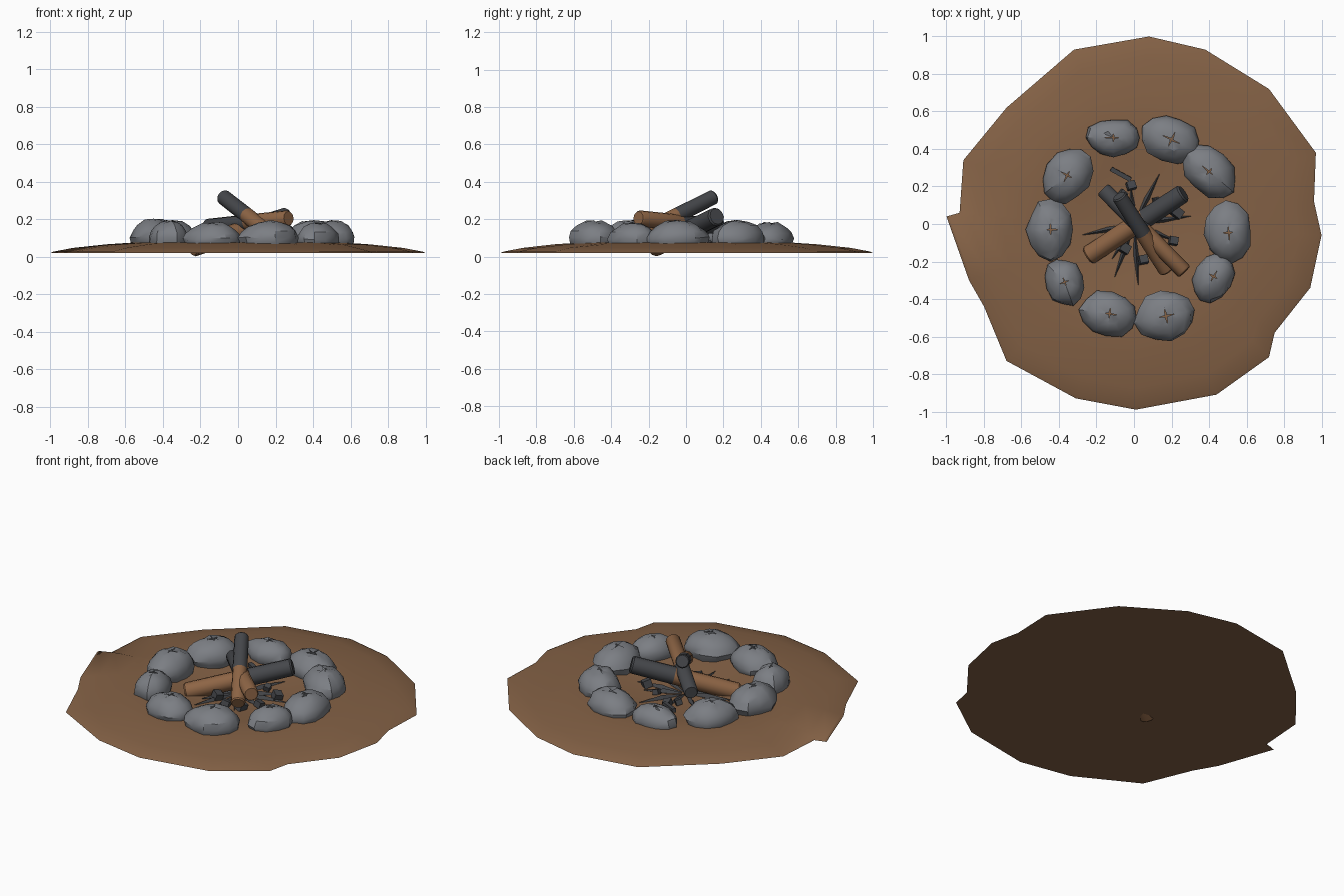
import bpy, bmesh, math, random
from mathutils import Vector

if "Cube" in bpy.data.objects:
    bpy.data.objects.remove(bpy.data.objects["Cube"])

random.seed(4)


def material(name, rgb):
    m = bpy.data.materials.new(name)
    m.diffuse_color = (*rgb, 1)
    m.use_nodes = True
    m.node_tree.nodes["Principled BSDF"].inputs["Base Color"].default_value = m.diffuse_color
    return m


EARTH = material("earth", (0.23, 0.12, 0.06))
WOOD = material("wood", (0.27, 0.13, 0.06))
CHAR = material("char", (0.06, 0.063, 0.07))
STONE = material("stone", (0.2, 0.21, 0.23))


def loft(name, rings, mats, start=False, end=False, mat_of=lambda i: 0, smooth=35):
    """Skin a list of equal-length point rings; optionally cap both ends."""
    bm = bmesh.new()
    loops = [[bm.verts.new(p) for p in ring] for ring in rings]
    n = len(loops[0])
    for i in range(len(loops) - 1):
        a, b = loops[i], loops[i + 1]
        for k in range(n):
            j = (k + 1) % n
            bm.faces.new((a[k], a[j], b[j], b[k])).material_index = mat_of(i)
    if start:
        bm.faces.new(loops[0][::-1]).material_index = mat_of(0)
    if end:
        bm.faces.new(loops[-1]).material_index = mat_of(len(loops) - 2)
    me = bpy.data.meshes.new(name)
    bm.to_mesh(me)
    bm.free()
    ob = bpy.data.objects.new(name, me)
    bpy.context.collection.objects.link(ob)
    for m in mats:
        me.materials.append(m)
    if smooth:
        bpy.ops.object.select_all(action='DESELECT')
        ob.select_set(True)
        bpy.context.view_layer.objects.active = ob
        bpy.ops.object.shade_smooth_by_angle(angle=math.radians(smooth))
    return ob


# Earth mound: ragged outline, low crest under the stones, shallow pit inside
outline = [(.97, .38), (.96, .12), (1.0, -.06), (.94, -.34), (.75, -.58), (.72, -.71),
           (.44, -.91), (.01, -.99), (-.31, -.93), (-.68, -.73), (-.80, -.44),
           (-.88, -.30), (-1.0, .04), (-.93, .06), (-.91, .34), (-.68, .62),
           (-.32, .93), (.08, 1.0), (.38, .93), (.72, .72)]
outline.reverse()
outline = outline[::-1] if sum(a[0] * b[1] - a[1] * b[0] for a, b in
                               zip(outline, outline[1:])) < 0 else outline
rings = [[(x, y, 0.02) for x, y in outline]]
for s, z in [(.985, .027), (.88, .047), (.74, .066), (.6, .075), (.46, .068),
             (.32, .048), (.12, .04)]:
    ring = []
    for x, y in outline:
        k = s * (1 if s > .8 else .95 / math.hypot(x, y))
        ring.append((x * k, y * k, z))
    rings.append(ring)
loft("earth_mound", rings, [EARTH], start=True, end=True)

# Ring of stones: x, y, half sizes, turn, top height
stones = [(.20, .45, .17, .13, -25, .18), (.40, .28, .17, .12, -40, .19),
          (.505, -.045, .125, .165, 5, .19), (.425, -.28, .105, .145, -30, .18),
          (.17, -.49, .165, .14, 12, .19), (-.13, -.48, .16, .125, -8, .18),
          (-.37, -.31, .105, .135, 20, .19), (-.445, -.03, .13, .17, 0, .20),
          (-.355, .26, .125, .165, -28, .19), (-.11, .46, .145, .105, 0, .17)]
N = 12
for i, (cx, cy, rx, ry, turn, top) in enumerate(stones):
    t = math.radians(turn)
    lump = [random.uniform(.9, 1.05) for _ in range(N)]
    rings = []
    for s, h in [(.84, .035), (.96, .075), (1.0, .10), (.9, .135), (.7, .163), (.42, .184), (0, .19)]:
        ring = []
        for k in range(N):
            a = 2 * math.pi * k / N
            # last ring is a jagged star-shaped crack at the top
            r = s * lump[k] * random.uniform(.96, 1.04) if s else \
                (random.uniform(.16, .34) if k % 3 == 0 else random.uniform(.03, .07))
            px, py = rx * r * math.cos(a), ry * r * math.sin(a)
            z = .03 + (h - .03) * (top - .03) / .16 + random.uniform(-.006, .006)
            ring.append((cx + px * math.cos(t) - py * math.sin(t),
                         cy + px * math.sin(t) + py * math.cos(t), z))
        rings.append(ring)
    loft(f"stone_{i + 1}", rings, [STONE])


def log(name, p, q, r, split, sides=12):
    """Round log from p (wood end) to q (charred end)."""
    p, q = Vector(p), Vector(q)
    d = (q - p).normalized()
    u = d.cross(Vector((0, 0, 1))).normalized()
    v = u.cross(d)
    rings = []
    for f, s in [(0, .86), (.015, 1), (split, 1), (.985, .97), (1, .83)]:
        c = p.lerp(q, f)
        rings.append([c + (u * math.cos(a) - v * math.sin(a)) * r * s for a in
                      (-2 * math.pi * k / sides for k in range(sides))])
    ob = loft(name, rings, [WOOD, CHAR], True, True, lambda i: int(i > 1))
    bm = bmesh.new()
    bm.from_mesh(ob.data)
    bmesh.ops.recalc_face_normals(bm, faces=bm.faces)
    bm.to_mesh(ob.data)
    bm.free()


# Three stacked logs, burnt at one end
log("lower_log", (-.245, -.17, .05), (.265, .165, .215), .052, .6)
log("middle_log", (.27, -.255, .205), (-.165, .185, .16), .043, .5)
log("upper_log", (.175, -.25, .12), (-.08, .15, .32), .042, .5)


def block(name, c, half, turn, tilt):
    bpy.ops.mesh.primitive_cube_add(size=2, location=c, rotation=(tilt, tilt, turn))
    ob = bpy.context.object
    ob.name = name
    ob.scale = half
    ob.data.materials.append(CHAR)


# Coals scattered around the logs
coals = [(-.015, .205), (-.06, .16), (.21, -.09), (.14, -.17), (.05, -.19),
         (.23, .06), (-.05, -.13), (.12, .12)]
for i, (x, y) in enumerate(coals):
    s = random.uniform(.017, .027)
    block(f"coal_{i + 1}", (x, y, .065), (s, s * 1.1, s * .9), random.uniform(0, 3), .25)
block("burnt_stick", (-.07, .265, .075), (.06, .012, .012), -.5, .05)

# Burnt splinters radiating over the pit floor: angle, length
splinters = [(8, .31), (28, .24), (63, .30), (95, .2), (140, .24), (192, .28), (215, .24),
             (238, .22), (250, .3), (274, .35), (300, .24), (318, .22), (338, .25)]
for i, (deg, length) in enumerate(splinters):
    a = math.radians(deg)
    d, w = Vector((math.cos(a), math.sin(a), 0)), Vector((-math.sin(a), math.cos(a), 0))
    up = Vector((0, 0, 1))
    rings = []
    for f, s in [(.1, .3), (.5, 1), (1, .1)]:
        c = d * length * f + up * (.036 + .012 * f)
        rings.append([c + w * .014 * s, c + up * .022 * s, c - w * .014 * s,
                      c - up * .021 * s])
    loft(f"splinter_{i + 1}", rings, [CHAR], True, True, smooth=0)
